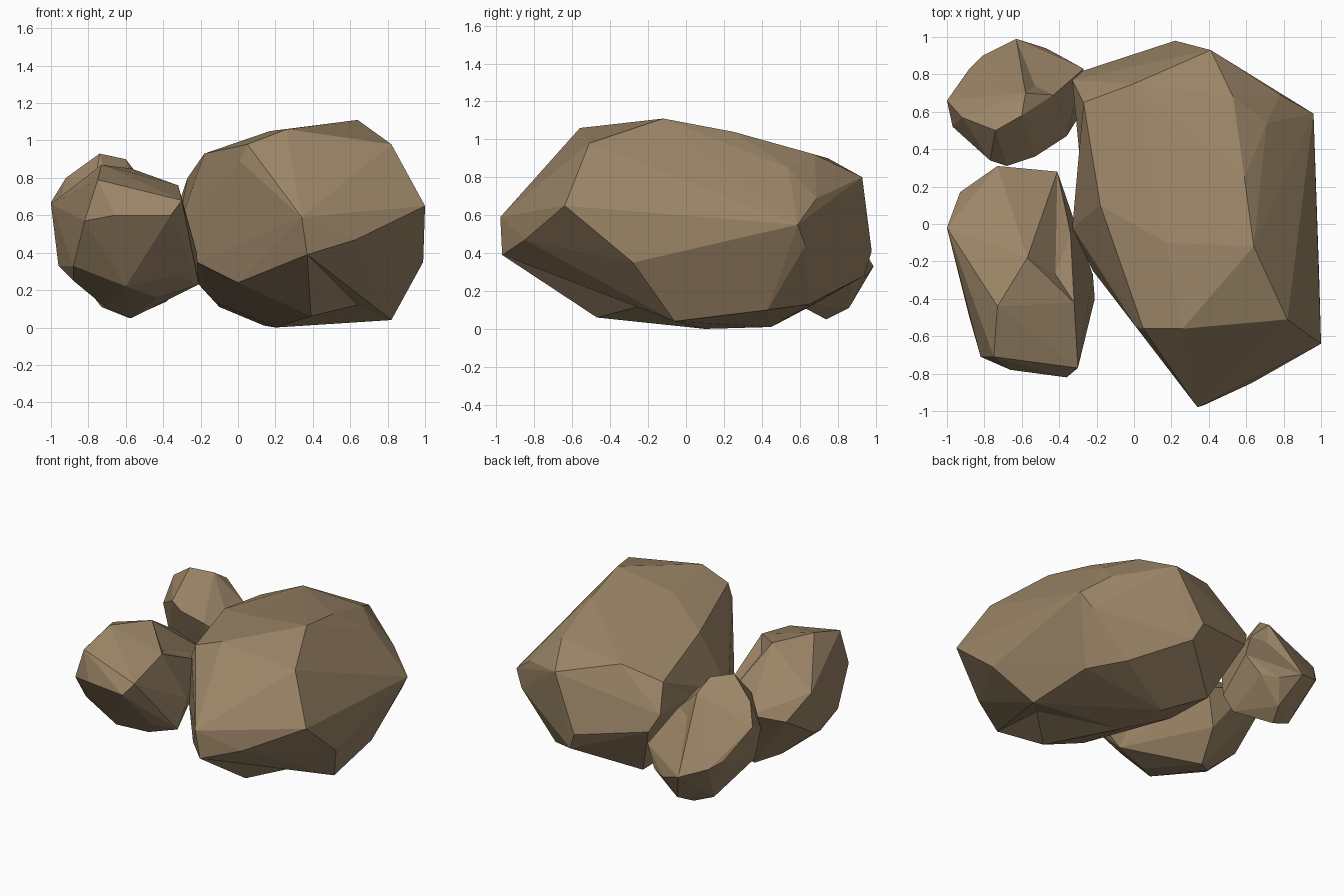
import bpy, bmesh
from mathutils import Vector
from mathutils.geometry import intersect_point_line

stone = bpy.data.materials.new("stone")
stone.diffuse_color = (0.33, 0.235, 0.135, 1)


def edge_distance(edge, p):
    a, b = (v.co for v in edge.verts)
    t = min(1, max(0, intersect_point_line(p, a, b)[1]))
    return (a.lerp(b, t) - p).length


def rock(name, corners, notches=()):
    """Faceted boulder: hull over its corners, with nearest edges pulled in to the notches."""
    bm = bmesh.new()
    for c in corners:
        bm.verts.new(c)
    res = bmesh.ops.convex_hull(bm, input=bm.verts[:])
    loose = {g for g in res["geom_interior"] + res["geom_unused"]
             if isinstance(g, bmesh.types.BMVert)}
    bmesh.ops.delete(bm, geom=[v for v in loose if not v.link_faces], context="VERTS")
    for n in notches:
        p = Vector(n)
        edge = min(bm.edges, key=lambda e: edge_distance(e, p))
        new = bmesh.ops.bisect_edges(bm, edges=[edge], cuts=1)
        mid = next(g for g in new["geom_split"] if isinstance(g, bmesh.types.BMVert)
                   and len(g.link_edges) == 2)
        ends = [e.other_vert(mid) for e in mid.link_edges]
        for face in list(mid.link_faces):
            tip = next(v for v in face.verts if v is not mid and v not in ends)
            bmesh.utils.face_split(face, mid, tip)
        mid.co = p
    bmesh.ops.recalc_face_normals(bm, faces=bm.faces[:])
    me = bpy.data.meshes.new(name)
    bm.to_mesh(me)
    bm.free()
    me.materials.append(stone)
    bpy.context.collection.objects.link(bpy.data.objects.new(name, me))


# Large boulder
rock("large_boulder", [
    # crown
    (-.27, .65, .80), (-.18, .10, .93), (.05, -.56, .98), (.26, -.56, 1.06),
    (.64, -.12, 1.11), (.82, -.51, .98), (.59, .25, 1.04), (.53, .68, .92),
    (.41, .93, .80), (0, .75, .90), (.71, .54, .85), (.17, -.10, 1.05),
    # flanks
    (-.33, .77, .62), (-.27, .82, .50), (.22, .98, .41), (.78, .69, .69),
    (.96, .59, .55), (1, -.64, .65), (.99, -.28, .35), (.34, -.98, .59),
    (.37, -.97, .39), (.63, -.85, .47), (.10, -.66, .46), (.01, -.55, .89),
    (-.22, -.25, .35), (-.33, -.02, .50), (.89, .63, .44),
    # underside
    (.82, -.06, .04), (0, -.52, .24), (.39, -.47, .06), (.20, .10, 0),
    (.14, .45, .01), (-.11, .25, .13), (-.10, .64, .11), (-.21, .30, .23),
    (.78, .43, .10), (.28, .94, .28), (.60, .65, .13),
], [(.64, -.24, .12), (-.29, .35, .60)])

# Front small rock
rock("front_small_rock", [
    (-1, -.02, .66), (-.93, .17, .50), (-.73, .31, .55), (-.41, .28, .47),
    (-.34, -.05, .58), (-.22, -.27, .40), (-.21, -.40, .23), (-.32, -.52, .28),
    (-.30, -.77, .68), (-.36, -.82, .60), (-.66, -.78, .60), (-.82, -.71, .57),
    (-.75, -.71, .79), (-.73, -.44, .87), (-.57, -.18, .85), (-.60, -.55, .22),
    (-.88, -.50, .33), (-.96, -.10, .33), (-.88, -.30, .25), (-.71, -.10, .11),
    (-.57, .02, .05), (-.43, -.42, .16), (-.50, .22, .22), (-.32, -.42, .76),
], [(-.42, -.27, .70)])

# Back small rock, sloping down to the rear
rock("back_small_rock", [
    (-.74, .50, .93), (-.60, .58, .90), (-.92, .57, .80), (-1, .66, .67),
    (-.97, .52, .60), (-.95, .56, .39), (-.77, .34, .74), (-.68, .31, .70),
    (-.53, .36, .63), (-.36, .47, .50), (-.31, .55, .25), (-.38, .57, .14),
    (-.43, .69, .68), (-.58, .70, .82), (-.27, .83, .42), (-.36, .88, .28),
    (-.47, .94, .27), (-.63, .99, .33), (-.81, .90, .40), (-.88, .83, .45),
    (-.58, .74, .05), (-.53, .86, .11), (-.73, .72, .11), (-.70, .42, .42),
], [(-.53, .74, .65)])
